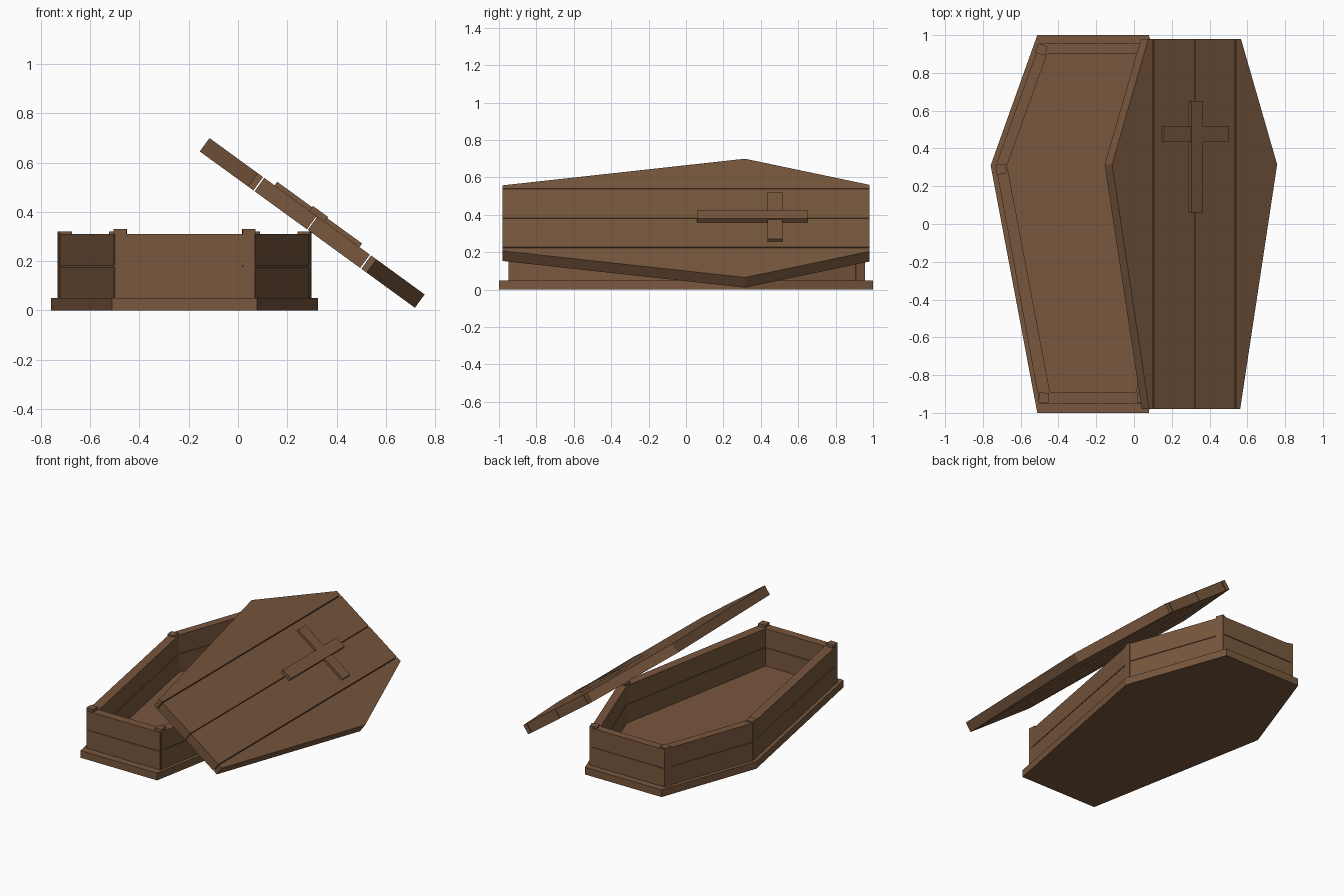
import bpy, bmesh, math
from mathutils import Matrix, Vector

if "Cube" in bpy.data.objects:
    bpy.data.objects.remove(bpy.data.objects["Cube"])

wood = bpy.data.materials.new("brown wood")
wood.diffuse_color = (0.19, 0.097, 0.048, 1)
wood.use_nodes = True
wood.node_tree.nodes["Principled BSDF"].inputs["Base Color"].default_value = wood.diffuse_color

CX = -0.217   # centre of the box in x
MID_Y = 0.31  # widest point


def finish(name, bm, matrix=None):
    bmesh.ops.recalc_face_normals(bm, faces=bm.faces)
    me = bpy.data.meshes.new(name)
    bm.to_mesh(me)
    bm.free()
    me.materials.append(wood)
    ob = bpy.data.objects.new(name, me)
    bpy.context.collection.objects.link(ob)
    if matrix:
        ob.matrix_world = matrix
    return ob


def prism(name, pts, z0, z1, matrix=None):
    bm = bmesh.new()
    lo = [bm.verts.new((x, y, z0)) for x, y in pts]
    hi = [bm.verts.new((x, y, z1)) for x, y in pts]
    bm.faces.new(lo)
    bm.faces.new(hi)
    n = len(pts)
    for i in range(n):
        j = (i + 1) % n
        bm.faces.new((lo[i], lo[j], hi[j], hi[i]))
    return finish(name, bm, matrix)


def rect(x0, x1, y0, y1):
    return [(x0, y0), (x1, y0), (x1, y1), (x0, y1)]


def hexagon(foot, mid, head, y0, y1, cx=CX):
    return [(cx - foot, y0), (cx + foot, y0), (cx + mid, MID_Y),
            (cx + head, y1), (cx - head, y1), (cx - mid, MID_Y)]


# Base slab
prism("base_slab", hexagon(0.295, 0.542, 0.295, -1.0, 1.0), 0, 0.05)

# Side walls: two rows of boards with a shallow recessed seam between
outer = hexagon(0.283, 0.515, 0.283, -0.95, 0.955)
inner = hexagon(0.228, 0.455, 0.243, -0.89, 0.90)
names = ["foot", "right_lower", "right_upper", "head", "left_upper", "left_lower"]


def blend(a, b, t):
    return (a[0] + (b[0] - a[0]) * t, a[1] + (b[1] - a[1]) * t)


for i, nm in enumerate(names):
    j = (i + 1) % 6
    for row, z0, z1, t in (("lower_board", 0.05, 0.177, 0),
                           ("seam", 0.177, 0.182, 0.1),
                           ("upper_board", 0.182, 0.31, 0)):
        prism(f"{nm}_wall_{row}",
              [blend(outer[i], inner[i], t), blend(outer[j], inner[j], t),
               blend(inner[j], outer[j], t), blend(inner[i], outer[i], t)], z0, z1)

# Corner posts, turned to follow the neighbouring wall
for side in (-1, 1):
    for nm, x, y, top, ang in (("foot", 0.261, -0.919, 0.33, 3),
                               ("middle", 0.487, 0.29, 0.32, -8),
                               ("head", 0.273, 0.924, 0.32, 20)):
        m = (Matrix.Translation((CX + side * x, y, 0))
             @ Matrix.Rotation(math.radians(side * ang), 4, 'Z'))
        prism(f"{nm}_post_{'right' if side > 0 else 'left'}",
              rect(-0.026, 0.026, -0.026, 0.026), 0.05, top, m)

# Lid leaning against the box: local z = 0 is its top surface
lid = (Matrix.Translation((0.321, 0, 0.3825))
       @ Matrix.Rotation(math.radians(36), 4, 'Y'))
T, G, S = -0.067, 0.003, 0.268
for side in (-1, 1):
    tag = "right" if side > 0 else "left"
    prism(f"lid_inner_plank_{tag}",
          rect(side * G * 0.7, side * (S - G), -0.98, 0.98), T, 0, lid)
    prism(f"lid_outer_plank_{tag}",
          [(side * u, y) for u, y in ((S + G, -0.98), (0.298, -0.98), (0.54, 0.315),
                                      (0.303, 0.98), (S + G, 0.98))], T, 0, lid)

# Cross on the lid
prism("cross_upright", rect(-0.038, 0.038, 0.06, 0.65), -0.005, 0.024, lid)
for side in (-1, 1):
    prism(f"cross_arm_{'right' if side > 0 else 'left'}",
          rect(side * 0.038, side * 0.213, 0.435, 0.515), -0.005, 0.018, lid)
